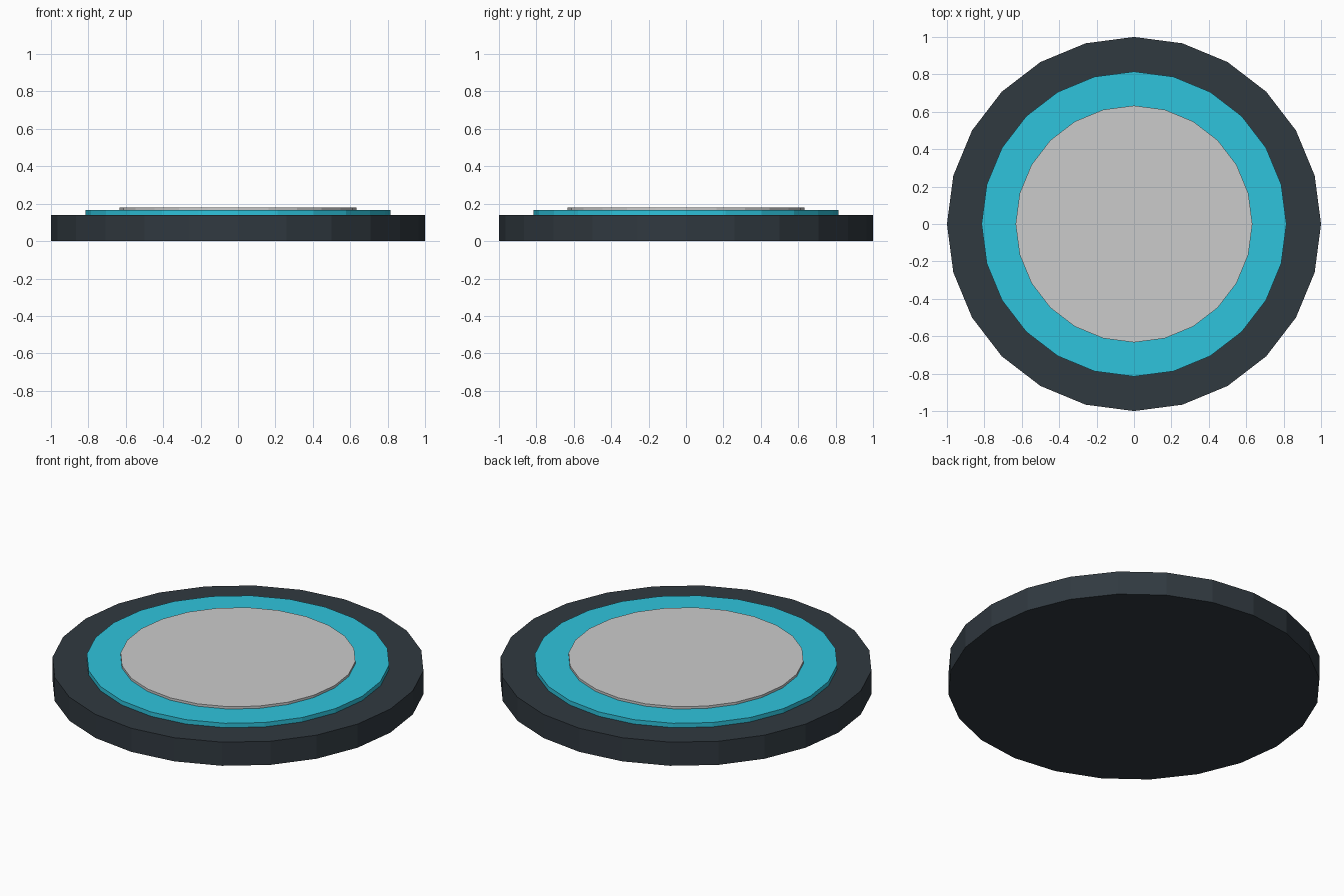
import bpy

if "Cube" in bpy.data.objects:
    bpy.data.objects.remove(bpy.data.objects["Cube"])

SIDES = 24


def material(name, rgb):
    mat = bpy.data.materials.new(name)
    mat.diffuse_color = (*rgb, 1.0)
    mat.use_nodes = True
    mat.node_tree.nodes["Principled BSDF"].inputs["Base Color"].default_value = mat.diffuse_color
    return mat


def disc(name, radius, bottom, top, mat=None):
    """Flat-shaded disc with a corner on the +x axis."""
    bpy.ops.mesh.primitive_cylinder_add(
        vertices=SIDES, radius=radius, depth=top - bottom,
        location=(0, 0, (bottom + top) / 2))
    obj = bpy.context.object
    obj.name = name
    if mat:
        obj.data.materials.append(mat)
    return obj


dark = material("dark_slate", (0.03, 0.041, 0.051))
cyan = material("cyan", (0.028, 0.55, 0.72))

# Stacked discs: heavy base, coloured band, raised centre plate
disc("base", 1.0, 0.0, 0.14, dark)
disc("accent_ring", 0.815, 0.14, 0.166, cyan)
disc("centre_plate", 0.633, 0.166, 0.18)
